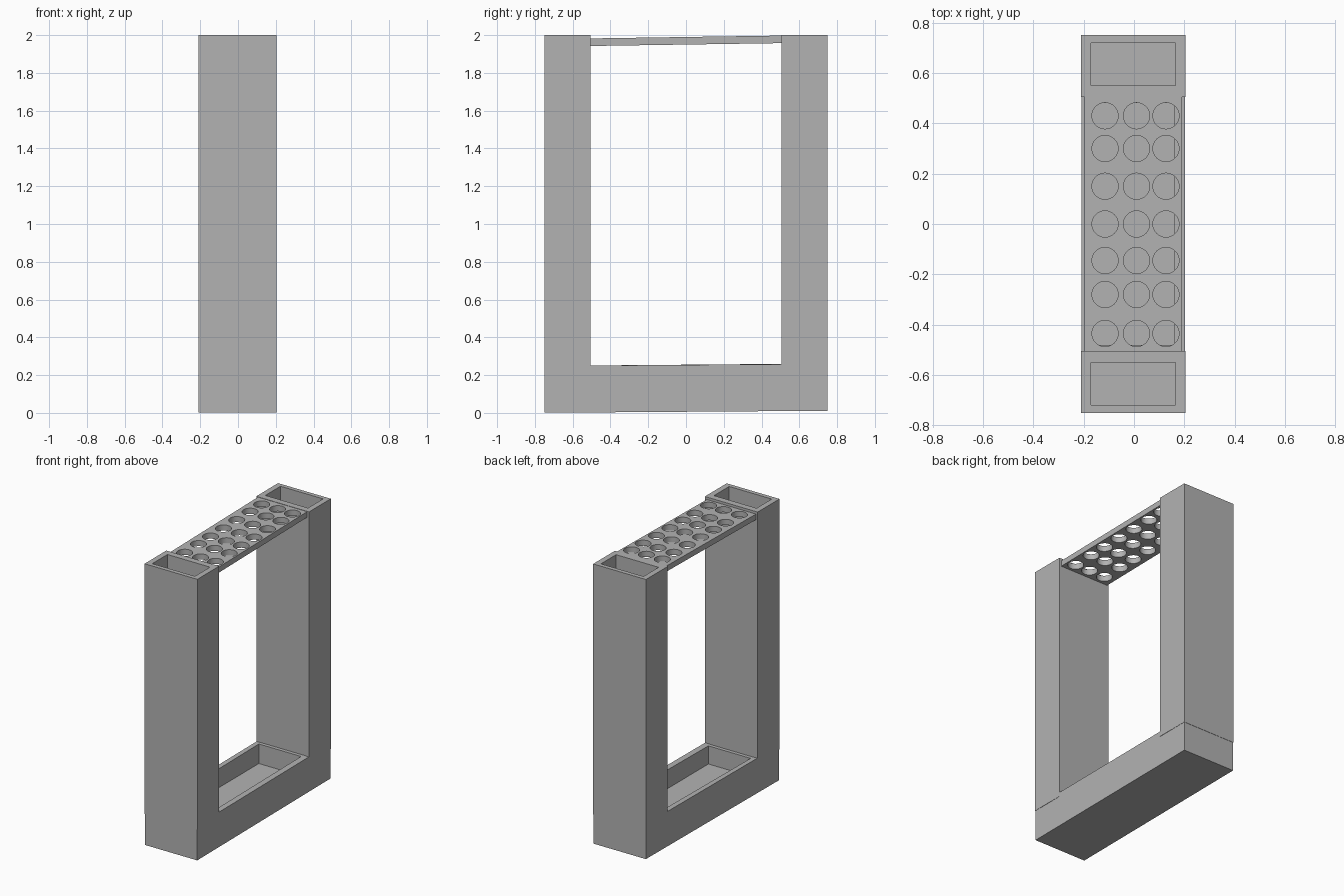
import bpy, bmesh, math
from mathutils import Vector

if "Cube" in bpy.data.objects:
    bpy.data.objects.remove(bpy.data.objects["Cube"])

grey = bpy.data.materials.new("plain grey")
grey.diffuse_color = (0.45, 0.45, 0.45, 1)
grey.use_nodes = True
grey.node_tree.nodes["Principled BSDF"].inputs["Base Color"].default_value = grey.diffuse_color


def finish(bm, name):
    bmesh.ops.recalc_face_normals(bm, faces=bm.faces)
    mesh = bpy.data.meshes.new(name)
    bm.to_mesh(mesh)
    bm.free()
    mesh.materials.append(grey)
    ob = bpy.data.objects.new(name, mesh)
    bpy.context.collection.objects.link(ob)
    return ob


def box(lo, hi, tilt=0.0):
    """Box between two corners, rising by tilt per unit of y."""
    bm = bmesh.new()
    bmesh.ops.create_cube(bm, size=1)
    for v in bm.verts:
        v.co = Vector([lo[i] if v.co[i] < 0 else hi[i] for i in range(3)])
        v.co.z += tilt * v.co.y
    return bm


def hollow(bm, lo, hi, floor):
    """Sink a rectangular pocket, open at the top, into a box."""
    bm.normal_update()
    top = max(bm.faces, key=lambda f: f.calc_center_median().z)
    bmesh.ops.inset_region(bm, faces=[top], thickness=0.02)
    cx = sum(v.co.x for v in top.verts) / 4
    cy = sum(v.co.y for v in top.verts) / 4
    for v in top.verts:
        v.co.x = lo[0] if v.co.x < cx else hi[0]
        v.co.y = lo[1] if v.co.y < cy else hi[1]
    ext = bmesh.ops.extrude_discrete_faces(bm, faces=[top])["faces"][0]
    for v in ext.verts:
        v.co.z = floor


# Two hollow upright posts
for name, s in (("front_post", -1), ("back_post", 1)):
    y0, y1 = sorted((0.505 * s, 0.75 * s))
    h0, h1 = sorted((0.55 * s, 0.72 * s))
    bm = box((-0.21, y0, 0.22), (0.205, y1, 2.0))
    hollow(bm, (-0.17, h0), (0.165, h1), 0.3)
    finish(bm, name)

# Base with the tray sunk between the posts
bm = box((-0.208, -0.748, 0.006), (0.203, 0.748, 0.254), 0.007)
hollow(bm, (-0.172, -0.48), (0.16, 0.48), 0.12)
finish(bm, "base_tray")

# Slightly tilted top shelf
shelf = finish(box((-0.197, -0.51, 1.95), (0.19, 0.51, 1.99), 0.015), "top_shelf")

# Cutter with a 3 x 7 grid of round holes
bm = bmesh.new()
for y in (-0.435, -0.28, -0.145, 0.0, 0.15, 0.3, 0.43):
    for x in (-0.115, 0.01, 0.127):
        ret = bmesh.ops.create_cone(bm, cap_ends=True, segments=32,
                                    radius1=0.052, radius2=0.052, depth=0.3)
        bmesh.ops.translate(bm, verts=ret["verts"], vec=(x, y, 1.97))
cutter = finish(bm, "hole_cutter")
cutter.hide_render = True

mod = shelf.modifiers.new("holes", 'BOOLEAN')
mod.operation = 'DIFFERENCE'
mod.solver = 'EXACT'
mod.object = cutter
bpy.context.view_layer.objects.active = shelf
shelf.select_set(True)
bpy.ops.object.modifier_apply(modifier=mod.name)
bpy.ops.object.shade_smooth_by_angle(angle=math.radians(30))
bpy.data.objects.remove(cutter)
